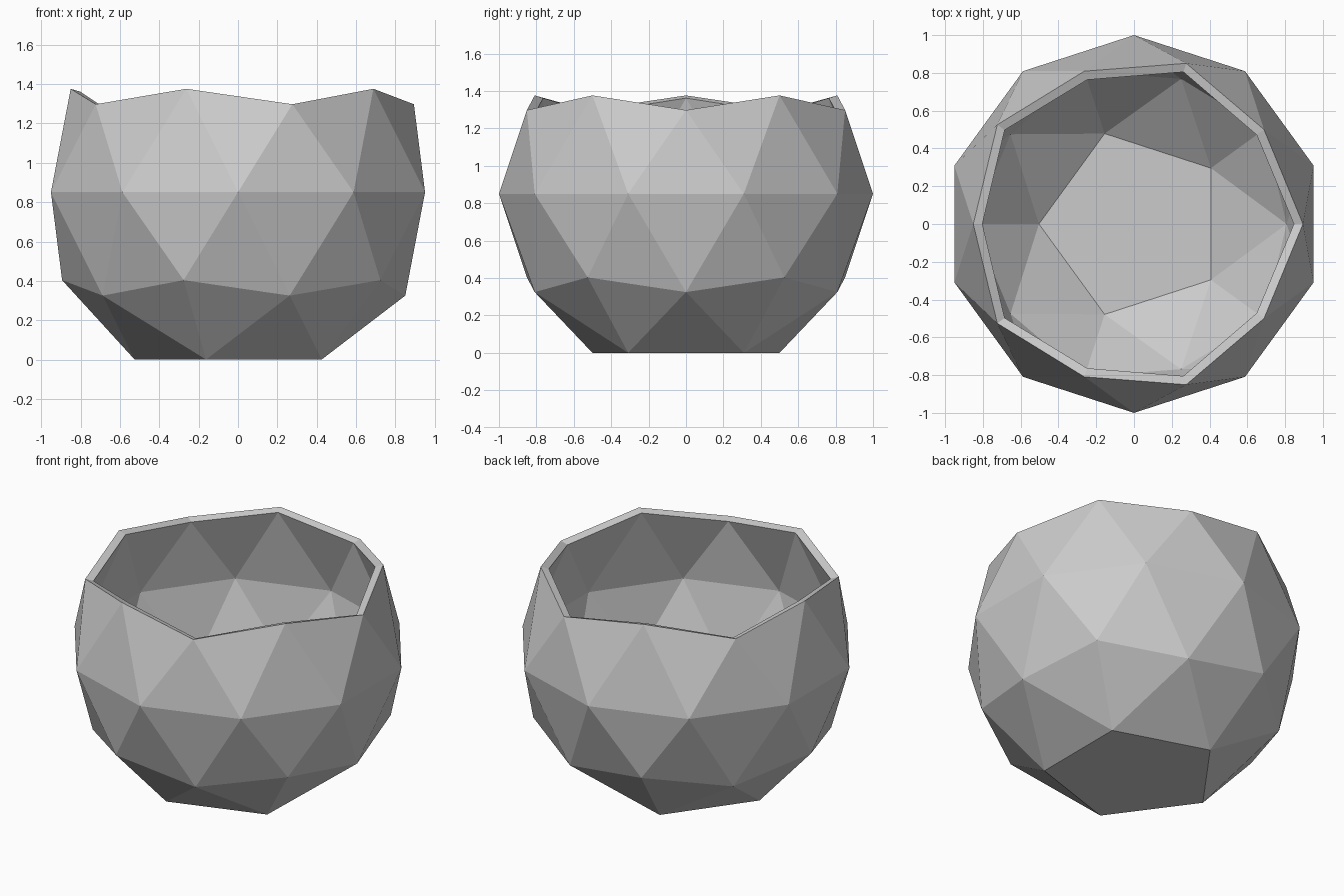
import bpy
import bmesh

cube = bpy.data.objects.get("Cube")
if cube:
    bpy.data.objects.remove(cube, do_unlink=True)

CENTRE_HEIGHT = 0.85

# Plain grey material
grey = bpy.data.materials.new("plain grey")
grey.use_nodes = True
colour = (0.6, 0.6, 0.6, 1)
grey.diffuse_color = colour
grey.node_tree.nodes["Principled BSDF"].inputs["Base Color"].default_value = colour

# Faceted sphere, opened at the top and cut flat at the base
bm = bmesh.new()
bmesh.ops.create_icosphere(bm, subdivisions=2, radius=1)
cut_off = [v for v in bm.verts if v.co.z > 0.7 or v.co.z < -0.95]
bmesh.ops.delete(bm, geom=cut_off, context='VERTS')

# Flat pentagonal floor
base_edges = [e for e in bm.edges if e.is_boundary and e.verts[0].co.z < 0]
bmesh.ops.contextual_create(bm, geom=base_edges)
bmesh.ops.recalc_face_normals(bm, faces=bm.faces)
base = min(v.co.z for v in bm.verts)
bmesh.ops.translate(bm, verts=bm.verts, vec=(0, 0, -base))

mesh = bpy.data.meshes.new("faceted_bowl")
bm.to_mesh(mesh)
bm.free()
mesh.materials.append(grey)
bowl = bpy.data.objects.new("faceted_bowl", mesh)
bpy.context.collection.objects.link(bowl)

# Wall thickness, grown inwards
wall = bowl.modifiers.new("wall", 'SOLIDIFY')
wall.thickness = 0.05
wall.offset = -1
